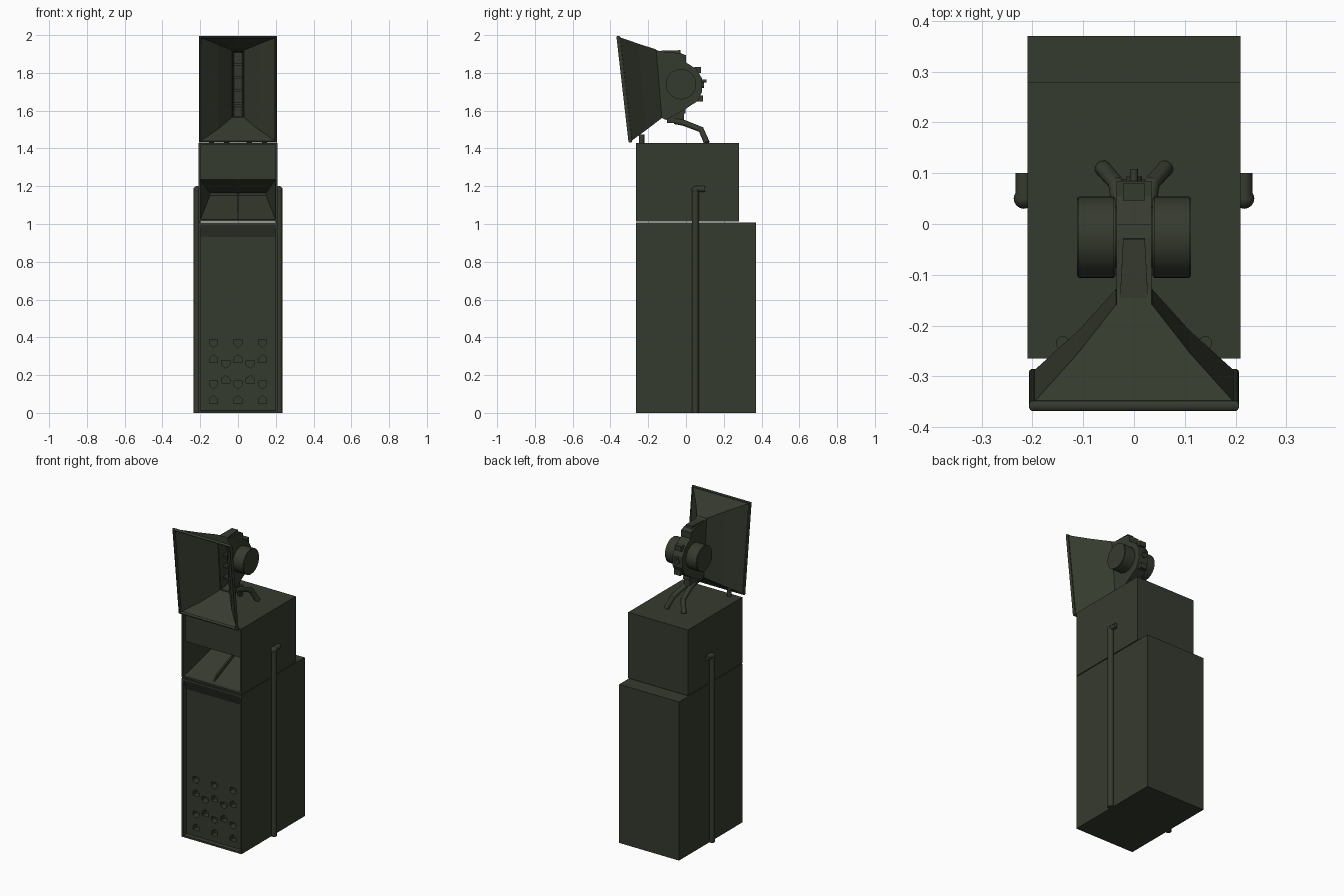
import bpy, bmesh, math
from mathutils import Vector

old = bpy.data.objects.get("Cube")
if old:
    bpy.data.objects.remove(old)

olive = bpy.data.materials.new("dark_olive_paint")
olive.use_nodes = True
COLOUR = (0.036, 0.043, 0.028, 1)
olive.diffuse_color = COLOUR
olive.node_tree.nodes["Principled BSDF"].inputs["Base Color"].default_value = COLOUR


def finish(name, bm, smooth=False):
    bmesh.ops.recalc_face_normals(bm, faces=bm.faces)
    mesh = bpy.data.meshes.new(name)
    bm.to_mesh(mesh)
    bm.free()
    ob = bpy.data.objects.new(name, mesh)
    mesh.materials.append(olive)
    bpy.context.collection.objects.link(ob)
    if smooth:
        bpy.ops.object.select_all(action="DESELECT")
        ob.select_set(True)
        bpy.context.view_layer.objects.active = ob
        bpy.ops.object.shade_smooth_by_angle(angle=math.radians(35))
    return ob


def prism(points, half):
    """Side profile of (y, z) points extruded across x."""
    bm = bmesh.new()
    rings = [[bm.verts.new((s * half, y, z)) for y, z in points] for s in (-1, 1)]
    for ring in rings:
        bm.faces.new(ring)
    n = len(points)
    for i in range(n):
        j = (i + 1) % n
        bm.faces.new((rings[0][i], rings[0][j], rings[1][j], rings[1][i]))
    bmesh.ops.recalc_face_normals(bm, faces=bm.faces)
    return bm


def box(half, y0, y1, z0, z1):
    return prism([(y0, z0), (y1, z0), (y1, z1), (y0, z1)], half)


def front_face(bm):
    return min(bm.faces, key=lambda f: f.calc_center_median().y)


def tube(name, path, radius, cyclic=False):
    """Round pipe along a path of points, converted to a mesh."""
    curve = bpy.data.curves.new(name, "CURVE")
    curve.dimensions = "3D"
    curve.bevel_depth = radius
    curve.bevel_resolution = 4
    curve.use_fill_caps = True
    spline = curve.splines.new("POLY")
    spline.points.add(len(path) - 1)
    for p, co in zip(spline.points, path):
        p.co = (*co, 1)
    spline.use_cyclic_u = cyclic
    temp = bpy.data.objects.new(name, curve)
    bpy.context.collection.objects.link(temp)
    bm = bmesh.new()
    bm.from_mesh(temp.to_mesh())
    bpy.data.objects.remove(temp)
    return finish(name, bm, True)


def cylinder(name, a, b, radius, sides=40, bevel=0):
    a, b = Vector(a), Vector(b)
    bm = bmesh.new()
    bmesh.ops.create_cone(bm, cap_ends=True, segments=sides, radius1=radius,
                          radius2=radius, depth=(b - a).length)
    if bevel:
        rims = [e for e in bm.edges if any(len(f.verts) > 4 for f in e.link_faces)]
        bmesh.ops.bevel(bm, geom=rims, offset=bevel, segments=2, affect="EDGES")
    turn = (b - a).to_track_quat("Z", "Y")
    for v in bm.verts:
        v.co = turn @ v.co + (a + b) / 2
    return finish(name, bm, True)


# Lower cabinet with a recessed front and a sloping upper lip
bm = box(0.21, -0.265, 0.37, 0, 1.007)
face = front_face(bm)
bmesh.ops.inset_region(bm, faces=[face], thickness=0.016, depth=0)
bmesh.ops.inset_region(bm, faces=[face], thickness=0.001, depth=-0.03)
for v in face.verts:
    if v.co.z > 0.5:
        v.co.z = 0.93
lower = finish("lower_cabinet", bm)

# Five-sided vents cut into the lower front panel
bm = bmesh.new()
ROWS = [(0.37, -1, (-0.13, 0, 0.13)), (0.285, 1, (-0.13, 0, 0.13)),
        (0.26, -1, (-0.065, 0.065)), (0.175, 1, (-0.065, 0.065)),
        (0.15, -1, (-0.13, 0, 0.13)), (0.068, 1, (-0.13, 0, 0.13))]
VENT = [(-0.022, -0.018), (0.022, -0.018), (0.022, 0.006), (0, 0.023), (-0.022, 0.006)]
for z, up, xs in ROWS:
    for x in xs:
        ring = [bm.verts.new((x + px, -0.28, z + up * pz)) for px, pz in VENT]
        cap = bm.faces.new(ring)
        ext = bmesh.ops.extrude_face_region(bm, geom=[cap])
        for v in ext["geom"]:
            if isinstance(v, bmesh.types.BMVert):
                v.co.y = -0.2
cutter = finish("vent_cutter", bm)
cutter.hide_render = True
cut = lower.modifiers.new("vents", "BOOLEAN")
cut.object = cutter
cut.operation = "DIFFERENCE"
cut.solver = "EXACT"
bpy.ops.object.select_all(action="DESELECT")
lower.select_set(True)
bpy.context.view_layer.objects.active = lower
bpy.ops.object.modifier_apply(modifier="vents")
bpy.data.objects.remove(cutter)

# Upper cabinet with a recessed panel above a tapering bass mouth
bm = box(0.21, -0.265, 0.28, 1.012, 1.43)
face = front_face(bm)
bmesh.ops.inset_region(bm, faces=[face], thickness=0.015, depth=0)
bmesh.ops.inset_region(bm, faces=[face], thickness=0.001, depth=-0.02)
bmesh.ops.bisect_plane(bm, geom=[face, *face.edges, *face.verts],
                       plane_co=(0, 0, 1.235), plane_no=(0, 0, 1))
mouth = min((f for f in bm.faces if abs(f.calc_center_median().y + 0.245) < 0.002
             and abs(f.normal.y) > 0.9), key=lambda f: f.calc_center_median().z)
new = bmesh.ops.extrude_discrete_faces(bm, faces=[mouth])["faces"][0]
for v in new.verts:
    v.co = (v.co.x * 0.75, 0.03, 1.165 if v.co.z > 1.15 else 1.15)
finish("upper_cabinet", bm)
finish("mouth_divider", prism([(-0.245, 1.03), (0.03, 1.15), (0.03, 1.165),
                               (-0.22, 1.065)], 0.005))

# Side pipes with a short rearward elbow
for s in (-1, 1):
    x = s * 0.217
    tube("side_pipe", [(x, 0.05, 0), (x, 0.05, 1.18)], 0.018)
    tube("pipe_elbow", [(x, 0.05, 1.185), (x, 0.1, 1.185)], 0.016)
    bm = bmesh.new()
    bmesh.ops.create_uvsphere(bm, u_segments=16, v_segments=10, radius=0.02)
    bmesh.ops.translate(bm, vec=(x, 0.05, 1.18), verts=bm.verts)
    finish("pipe_corner", bm, True)

# Flared horn shell
bm = bmesh.new()
def ring(half, top, bottom):
    return [bm.verts.new((x * half, *p)) for x, p in
            ((-1, bottom), (1, bottom), (1, top), (-1, top))]
wide = ring(0.2, (-0.358, 1.989), (-0.295, 1.438))
mid = ring(0.108, (-0.255, 1.953), (-0.212, 1.5))
slim = ring(0.034, (-0.16, 1.922), (-0.13, 1.562))
for a, b in ((wide, mid), (mid, slim)):
    for i in range(4):
        j = (i + 1) % 4
        bm.faces.new((a[i], a[j], b[j], b[i]))
rim = [v.co.copy() for v in wide]
horn = finish("horn_flare", bm)
wall = horn.modifiers.new("wall", "SOLIDIFY")
wall.thickness = 0.006
wall.offset = 0
tube("horn_rim", rim, 0.01, True)

# Horn throat with an open slot
bm = prism([(-0.16, 1.922), (-0.127, 1.91), (-0.03, 1.905), (0, 1.893), (0, 1.855),
            (0.055, 1.82), (0.085, 1.77), (0.085, 1.70), (0.06, 1.65),
            (-0.016, 1.60), (-0.106, 1.55), (-0.13, 1.562)], 0.034)
face = front_face(bm)
bmesh.ops.inset_region(bm, faces=[face], thickness=0.008, depth=0)
bmesh.ops.inset_region(bm, faces=[face], thickness=0.01, depth=-0.13)
finish("horn_throat", bm)
for i in range(4):
    z = 1.63 + i * 0.07
    finish("throat_vane", box(0.025, -0.11, -0.03, z, z + 0.012))

# Drivers on both sides of the throat
for s in (-1, 1):
    cylinder("driver_neck", (s * 0.03, -0.026, 1.74), (s * 0.046, -0.026, 1.74), 0.06)
    cylinder("driver", (s * 0.036, -0.026, 1.74), (s * 0.112, -0.026, 1.74), 0.08, 48, 0.003)

# Rear clamp details
for y, z in ((0.066, 1.815), (0.075, 1.665)):
    finish("clamp_lug", box(0.022, y - 0.02, y + 0.014, z - 0.016, z + 0.016))
cylinder("clamp_screw", (0, 0.07, 1.757), (0, 0.108, 1.757), 0.008, 12)
cylinder("clamp_knob", (0, 0.08, 1.735), (0, 0.094, 1.735), 0.016, 16)

# Stand with two splayed rear legs and small front feet
finish("stand_block", prism([(-0.1, 1.57), (-0.1, 1.535), (-0.01, 1.535),
                             (-0.01, 1.62)], 0.022))
for s in (-1, 1):
    tube("rear_leg", [(s * 0.015, -0.06, 1.545), (s * 0.02, -0.01, 1.535),
                      (s * 0.035, 0.08, 1.5), (s * 0.062, 0.11, 1.43)], 0.016)
    cylinder("front_foot", (s * 0.14, -0.235, 1.43), (s * 0.14, -0.235, 1.475), 0.014, 16)
